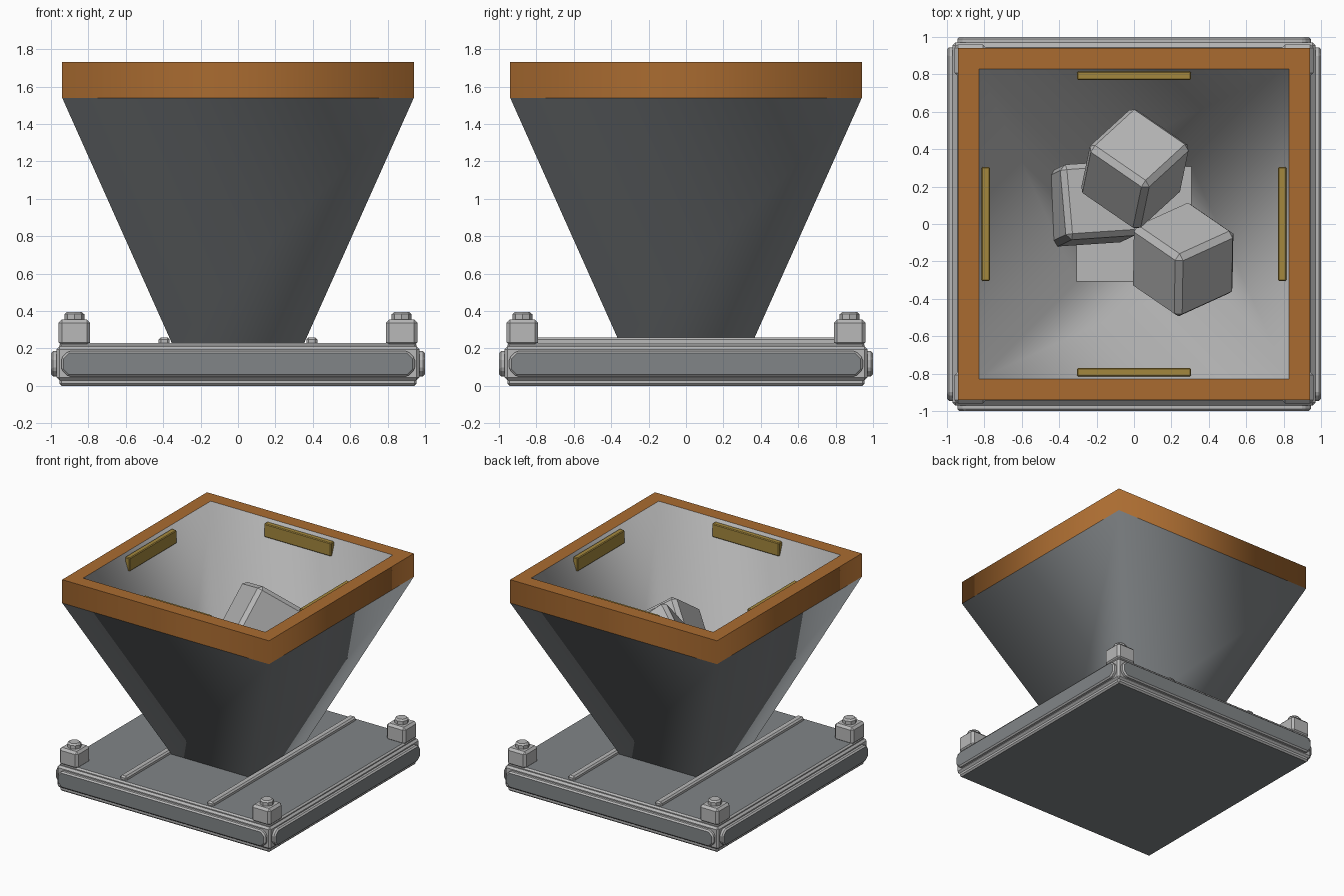
import bpy, bmesh, math
from mathutils import Vector, Matrix

if "Cube" in bpy.data.objects:
    bpy.data.objects.remove(bpy.data.objects["Cube"])


def material(name, rgb):
    m = bpy.data.materials.new(name)
    m.diffuse_color = (*rgb, 1)
    m.use_nodes = True
    m.node_tree.nodes["Principled BSDF"].inputs["Base Color"].default_value = m.diffuse_color
    return m


LIGHT = material("light_steel", (0.48, 0.48, 0.48))
DARK = material("blue_grey_steel", (0.22, 0.235, 0.245))
COPPER = material("copper_brown", (0.40, 0.148, 0.03))
BRASS = material("brass", (0.37, 0.245, 0.047))


def finish(name, bm, mats):
    bmesh.ops.recalc_face_normals(bm, faces=bm.faces)
    me = bpy.data.meshes.new(name)
    bm.to_mesh(me)
    bm.free()
    for m in mats:
        me.materials.append(m)
    ob = bpy.data.objects.new(name, me)
    bpy.context.collection.objects.link(ob)
    return ob


def box(name, size, loc, mats, bevel=0.0, paint=None, corner=0.0, matrix=None):
    """Chamfered box; faces along `paint` take the second material,
    edges along `paint` may be cut by a larger `corner` chamfer first."""
    bm = bmesh.new()
    bmesh.ops.create_cube(bm, size=1)
    bmesh.ops.scale(bm, vec=size, verts=bm.verts)
    axis = Vector(paint) if paint else None
    if corner:
        edges = [e for e in bm.edges
                 if abs((e.verts[0].co - e.verts[1].co).normalized().dot(axis)) > 0.9]
        bmesh.ops.bevel(bm, geom=edges, offset=corner, segments=1, affect='EDGES')
    if bevel:
        bmesh.ops.bevel(bm, geom=bm.edges[:], offset=bevel, segments=1, affect='EDGES')
    bm.normal_update()
    if axis:
        for f in bm.faces:
            f.material_index = int(f.normal.dot(axis) > 0.99)
    ob = finish(name, bm, mats)
    ob.matrix_world = Matrix.Translation(loc) @ (matrix or Matrix())
    return ob


def square_skin(name, rings, mat, smooth=True, cap=False):
    """Skin through square rings given as (half width, z)."""
    bm = bmesh.new()
    loops = [[bm.verts.new((sx * h, sy * h, z))
              for sx, sy in ((-1, -1), (1, -1), (1, 1), (-1, 1))] for h, z in rings]
    for a, b in zip(loops, loops[1:]):
        for i in range(4):
            j = (i + 1) % 4
            f = bm.faces.new((a[i], a[j], b[j], b[i]))
            f.smooth = smooth
    if cap:
        bm.faces.new(loops[-1])
    return finish(name, bm, [mat])


# Base: frame with thinner top and bottom plates
box("base_frame", (1.94, 1.94, 0.18), (0, 0, 0.12), [LIGHT], 0.015)
box("base_top_plate", (1.91, 1.91, 0.05), (0, 0, 0.205), [LIGHT, DARK], 0.012, (0, 0, 1))
box("base_bottom_plate", (1.91, 1.91, 0.05), (0, 0, 0.025), [LIGHT, DARK], 0.012, (0, 0, -1))

# Side panels with cut corners, one on each side of the base
for i in range(4):
    rot = Matrix.Rotation(i * math.pi / 2, 4, 'Z')
    box(f"side_panel_{i}", (1.89, 0.06, 0.135), rot @ Vector((0, -0.97, 0.118)),
        [LIGHT, DARK], 0.011, (0, -1, 0), 0.036, rot)

# Corner blocks with bolt heads
for sx in (-1, 1):
    for sy in (-1, 1):
        x, y = 0.875 * sx, 0.875 * sy
        box("corner_block", (0.17, 0.17, 0.14), (x, y, 0.285), [LIGHT], 0.018)
        bm = bmesh.new()
        bmesh.ops.create_cone(bm, cap_ends=True, segments=8, radius1=0.053,
                              radius2=0.053, depth=0.06)
        rim = [e for e in bm.edges if all(v.co.z > 0 for v in e.verts)]
        bmesh.ops.bevel(bm, geom=rim, offset=0.012, segments=1, affect='EDGES')
        finish("bolt_head", bm, [LIGHT]).location = (x, y, 0.365)

# Rails on the base
for sx in (-1, 1):
    box("base_rail", (0.06, 1.86, 0.05), (0.395 * sx, 0, 0.235), [LIGHT], 0.012)

# Hopper: outer skin, copper rim band and top, inner lining with floor
square_skin("hopper_outside", [(0.352, 0.225), (0.94, 1.54)], DARK)
square_skin("rim_band", [(0.94, 1.54), (0.94, 1.732)], COPPER)
square_skin("rim_top", [(0.94, 1.732), (0.828, 1.732)], COPPER, smooth=False)
lining = square_skin("hopper_lining", [(0.828, 1.732), (0.308, 0.25)], LIGHT)
lining.data.flip_normals()
square_skin("hopper_floor", [(0.33, 0.24), (0.308, 0.25)], LIGHT, smooth=False, cap=True)

# Brass bars on the inner walls
for i in range(4):
    rot = Matrix.Rotation(i * math.pi / 2, 4, 'Z')
    box(f"brass_bar_{i}", (0.61, 0.045, 0.11), rot @ Vector((0, -0.793, 1.655)),
        [BRASS], 0.006, matrix=rot)


# Chamfered blocks tumbling in the hopper
def basis(u, w):
    z = -Vector(w).normalized()
    x = Vector(u)
    x = (x - z * x.dot(z)).normalized()
    return Matrix((x, z.cross(x), z)).transposed().to_4x4()


tilt = Matrix.Rotation(math.radians(-5), 4, 'X') @ Matrix.Rotation(math.radians(13), 4, 'Y')
blocks = [
    ((0.005, 0.295, 1.19), basis((0.29, -0.20, 0.115), (-0.05, -0.24, -0.29))),
    ((0.263, -0.19, 1.02), basis((0.235, -0.16, 0.233), (-0.005, -0.31, -0.21))),
    ((-0.22, 0.11, 0.65), Matrix.Rotation(math.radians(5), 4, 'Z') @ tilt),
]
for i, (loc, m) in enumerate(blocks):
    box(f"loose_block_{i}", (0.405, 0.405, 0.405), loc, [LIGHT], 0.03, matrix=m)
